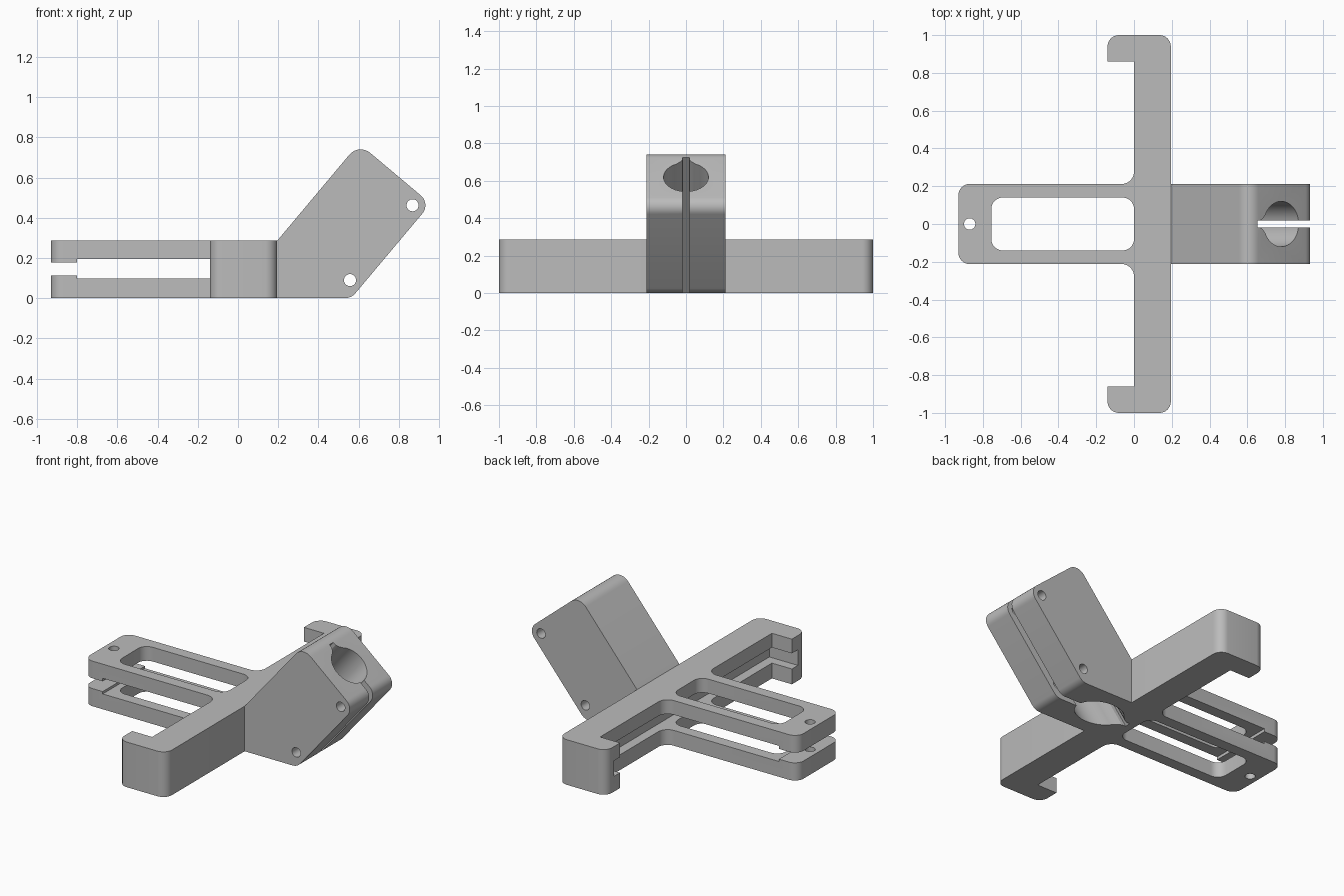
import bpy, bmesh
from math import radians, sin, cos, asin, tan
from mathutils import Matrix, Vector

cube = bpy.data.objects.get("Cube")
if cube:
    bpy.data.objects.remove(cube, do_unlink=True)

grey = bpy.data.materials.new("light_grey")
grey.use_nodes = True
COLOUR = (0.5, 0.5, 0.5, 1)
grey.diffuse_color = COLOUR
grey.node_tree.nodes["Principled BSDF"].inputs["Base Color"].default_value = COLOUR


def rounded(corners, steps=8):
    """Outline from (x, y, radius) corners, each turned into an arc."""
    out = []
    for i, (x, y, r) in enumerate(corners):
        p = Vector((x, y))
        if r == 0:
            out.append(p)
            continue
        a = (Vector(corners[i - 1][:2]) - p).normalized()
        b = (Vector(corners[(i + 1) % len(corners)][:2]) - p).normalized()
        half = a.angle(b) / 2
        centre = p + (a + b).normalized() * r / sin(half)
        start = p + a * r / tan(half) - centre
        end = p + b * r / tan(half) - centre
        sweep = start.angle_signed(end)
        for k in range(steps + 1):
            t = -sweep * k / steps
            out.append(centre + Matrix.Rotation(t, 2) @ start)
    return out


def circle(r, n=32):
    return [(r * cos(radians(360 * k / n)), r * sin(radians(360 * k / n))) for k in range(n)]


def mirrored(half):
    """Close a half outline by mirroring it across y = 0."""
    return half + [(p[0], -p[1], *p[2:]) for p in reversed(half)]


def prism(name, outline, low, high, matrix=Matrix()):
    bm = bmesh.new()
    face = bm.faces.new([bm.verts.new((p[0], p[1], low)) for p in outline])
    top = bmesh.ops.extrude_face_region(bm, geom=[face])["geom"]
    verts = [v for v in top if isinstance(v, bmesh.types.BMVert)]
    bmesh.ops.translate(bm, verts=verts, vec=(0, 0, high - low))
    bmesh.ops.recalc_face_normals(bm, faces=bm.faces)
    bm.transform(matrix)
    mesh = bpy.data.meshes.new(name)
    bm.to_mesh(mesh)
    bm.free()
    mesh.materials.append(grey)
    obj = bpy.data.objects.new(name, mesh)
    bpy.context.collection.objects.link(obj)
    return obj


def box(name, x0, x1, y, z0, z1):
    return prism(name, [(x0, -y), (x1, -y), (x1, y), (x0, y)], z0, z1)


H, W = 0.286, 0.212
UPRIGHT = Matrix.Rotation(radians(90), 4, "X")

# Cross bar with end hooks and the long arm, in one outline
holder = prism("holder_body", rounded(mirrored([
    (0.195, 1, 0.06), (-0.14, 1, 0.06), (-0.14, 0.86, 0),
    (0, 0.86, 0), (0, W, 0.065), (-0.93, W, 0.06)])), 0, H)

# Tilted clamp block
clamp = prism("clamp_block", rounded([
    (0.1, 0, 0), (0.563, 0, 0.07), (0.958, 0.47, 0.064),
    (0.601, 0.77, 0.073), (0.195, H, 0), (0.1, H, 0)]), -W, W, UPRIGHT)

# Window in the arm, plate pocket, narrow end gap and vertical screw hole
cutters = [
    prism("arm_window", rounded(mirrored([(0, 0.14, 0.06), (-0.755, 0.14, 0.06)])), -0.1, 0.5),
    box("plate_pocket", -0.8, 0.06, 0.92, 0.097, 0.196),
    box("end_gap", -1.1, -0.75, 0.5, 0.112, 0.177),
    prism("arm_screw_hole", circle(0.03), -0.1, 0.5, Matrix.Translation((-0.87, 0, 0)))]

# Cross screw holes through the clamp
for x, z in ((0.868, 0.462), (0.557, 0.09)):
    cutters.append(prism("clamp_screw_hole", circle(0.03), -0.5, 0.5,
                         Matrix.Translation((x, 0, z)) @ UPRIGHT))

# Tilted bore with its clamping slot
R, S = 0.12, 0.018
first = asin(S / R)
last = radians(155)
arc = [first + (last - first) * k / 24 for k in range(25)]
keyhole = [(0.6, S)] + [(R * cos(a), R * sin(a)) for a in arc]
keyhole += [(-0.127, 0.03), (-0.142, 0.02), (-0.163, S)]
cutters.append(prism("bore_and_slot", mirrored(keyhole), -1.3, 0.3,
                     Matrix.Translation((0.78, 0, 0.62)) @ Matrix.Rotation(radians(40), 4, "Y")))

# Combine the solids, then cut
for tool in [clamp] + cutters:
    mod = holder.modifiers.new(tool.name, "BOOLEAN")
    mod.operation = "UNION" if tool is clamp else "DIFFERENCE"
    mod.solver = "EXACT"
    mod.object = tool
    tool.hide_render = True
bpy.context.view_layer.update()
result = bpy.data.meshes.new_from_object(
    holder.evaluated_get(bpy.context.evaluated_depsgraph_get()))
holder.modifiers.clear()
holder.data = result
for tool in [clamp] + cutters:
    bpy.data.objects.remove(tool, do_unlink=True)

# Smooth the rounded corners, keep the edges sharp
bpy.ops.object.select_all(action="DESELECT")
holder.select_set(True)
bpy.context.view_layer.objects.active = holder
bpy.ops.object.shade_smooth_by_angle(angle=radians(25))
